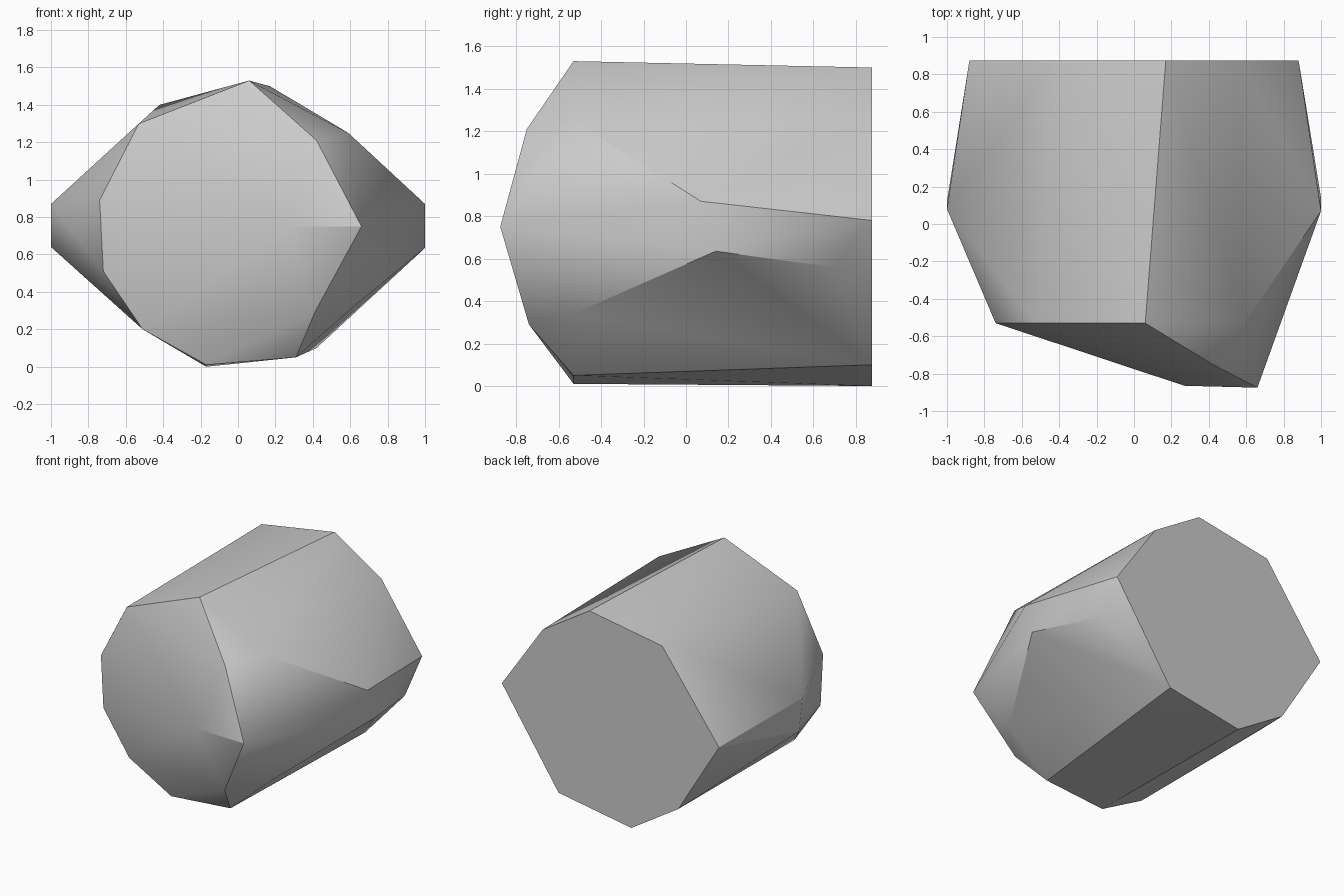
import bpy
import bmesh
import math

default_cube = bpy.data.objects.get("Cube")
if default_cube:
    bpy.data.objects.remove(default_cube, do_unlink=True)


def make_material(name, colour):
    mat = bpy.data.materials.new(name)
    mat.use_nodes = True
    mat.diffuse_color = colour
    mat.node_tree.nodes["Principled BSDF"].inputs["Base Color"].default_value = colour
    return mat


def ring(y, outline):
    """Place an (x, z) outline at depth y."""
    return [(x, y, z) for x, z in outline]


def hull_object(name, points, material):
    """Wrap the points in a faceted convex shell."""
    bm = bmesh.new()
    verts = [bm.verts.new(p) for p in points]
    bmesh.ops.convex_hull(bm, input=verts)
    loose = [v for v in bm.verts if not v.link_faces]
    bmesh.ops.delete(bm, geom=loose, context='VERTS')
    # merge coplanar triangles such as the flat back
    bmesh.ops.dissolve_limit(bm, angle_limit=math.radians(0.5),
                             verts=bm.verts[:], edges=bm.edges[:])
    bmesh.ops.recalc_face_normals(bm, faces=bm.faces[:])
    mesh = bpy.data.meshes.new(name)
    bm.to_mesh(mesh)
    bm.free()
    mesh.materials.append(material)
    obj = bpy.data.objects.new(name, mesh)
    bpy.context.collection.objects.link(obj)
    return obj


# flat back: half an octagon, turned half a revolution for the other half
half_back = [(0.55, 1.26), (0.17, 1.5), (-0.42, 1.4)]
back = half_back + [(-x, 1.5 - z) for x, z in half_back]
back += [(side * 0.88, 0.78) for side in (-1, 1)]

# widest corners on both sides, with one extra chip on the left flank
flanks = [(1, 0.14, 0.635), (1, 0.07, 0.87), (0.87, 0.69, 0.56),
          (-1, 0.12, 0.64), (-1, 0.08, 0.87)]

# shoulder where the sides meet the front facets
shoulder = [(0.06, 1.53), (-0.53, 1.3), (-0.74, 0.89), (-0.72, 0.51),
            (-0.51, 0.2), (-0.17, 0.01), (0.31, 0.05), (0.64, 0.34), (0.59, 1.25)]

# skewed front peak
peak = [(0.27, -0.865, 0.75), (0.66, -0.875, 0.75),
        (0.42, -0.75, 1.21), (0.41, -0.74, 0.29)]

grey = make_material("stone grey", (0.6, 0.6, 0.6, 1))
rock = hull_object("faceted_rock",
                   ring(0.875, back) + flanks + ring(-0.53, shoulder) + peak, grey)

# soften shallow facets, keep the hard ridges
bpy.ops.object.select_all(action='DESELECT')
rock.select_set(True)
bpy.context.view_layer.objects.active = rock
bpy.ops.object.shade_smooth_by_angle(angle=math.radians(30))
